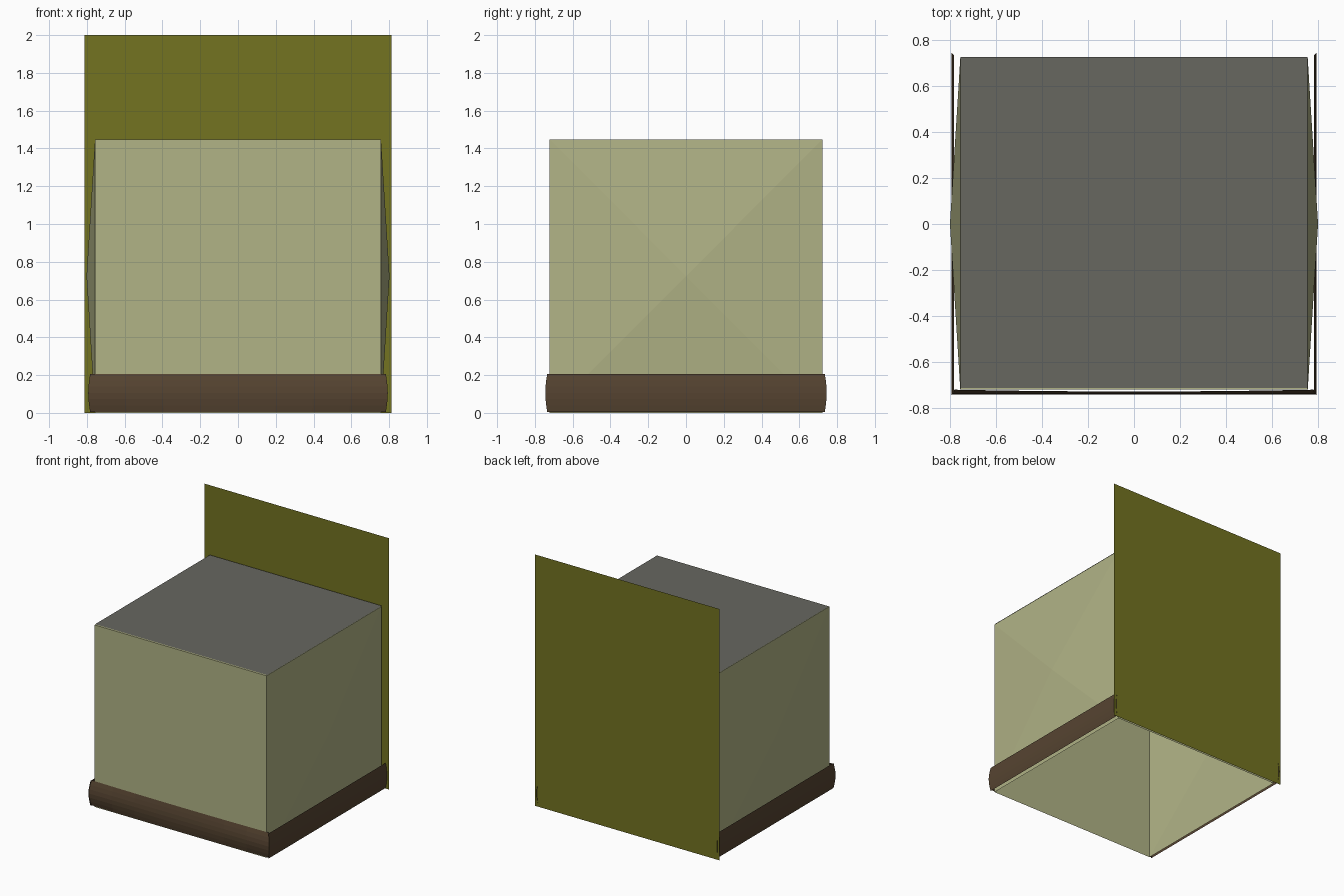
import bpy, math

if "Cube" in bpy.data.objects:
    bpy.data.objects.remove(bpy.data.objects["Cube"])


def material(name, rgb):
    """Flat colour given as 0-255 sRGB, stored as linear."""
    m = bpy.data.materials.new(name)
    lin = [((c / 255 + 0.055) / 1.055) ** 2.4 for c in rgb]
    m.diffuse_color = (*lin, 1)
    m.use_nodes = True
    m.node_tree.nodes["Principled BSDF"].inputs["Base Color"].default_value = m.diffuse_color
    return m


CREAM = material("pale_khaki", (177, 179, 134))
OLIVE = material("olive", (115, 115, 33))
GREY = material("warm_grey", (103, 103, 96))
BROWN = material("dark_brown", (86, 68, 49))


def make(name, verts, faces, mat):
    me = bpy.data.meshes.new(name)
    me.from_pydata(verts, [], faces)
    me.materials.append(mat)
    me.update()
    ob = bpy.data.objects.new(name, me)
    bpy.context.collection.objects.link(ob)
    return ob


# Main body: box open underneath, side walls bulge to a shallow central point
X, Y, H, PEAK = 0.757, 0.722, 1.448, 0.802
verts = [(x, y, z) for z in (0, H) for x, y in ((-X, -Y), (X, -Y), (X, Y), (-X, Y))]
verts += [(PEAK, 0, H / 2), (-PEAK, 0, H / 2)]
faces = [(0, 1, 5, 4), (2, 3, 7, 6), (4, 5, 6, 7)]
for ring, peak in (((1, 2, 6, 5), 8), ((3, 0, 4, 7), 9)):
    faces += [(ring[i], ring[(i + 1) % 4], peak) for i in range(4)]
make("body", verts, faces, CREAM)

# Grey sheet laid on top
make("top_sheet", [(-X, -0.714, 1.451), (X, -0.714, 1.451), (X, 0.728, 1.451), (-X, 0.728, 1.451)],
     [(0, 1, 2, 3)], GREY)

# Tall back panel
make("back_panel", [(-0.813, 0.738, 0), (0.813, 0.738, 0), (0.813, 0.738, 2), (-0.813, 0.738, 2)],
     [(1, 0, 3, 2)], OLIVE)


def skirting(name, half, base, bulge, bow, place):
    """Thin curved strip; place(u, out, z) maps length and outward offset to 3D."""
    rows, cols = 6, 8
    verts, faces = [], []
    for r in range(rows + 1):
        t = r / rows
        swell = math.sin(math.pi * t)
        for c in range(cols + 1):
            s = 2 * c / cols - 1
            u = s * (half + 0.010 * swell)
            out = base + bulge * swell - bow * s * s * (1 - swell)
            verts.append(place(u, out, 0.006 + 0.199 * t))
    for r in range(rows):
        for c in range(cols):
            a = r * (cols + 1) + c
            faces.append((a, a + 1, a + cols + 2, a + cols + 1))
    return make(name, verts, faces, BROWN)


# Skirting strips on the front and both sides
skirting("front_skirting", 0.783, -(-0.730), 0.013, 0.008, lambda u, o, z: (u, -o, z))
skirting("right_skirting", 0.735, 0.784, 0.011, 0, lambda u, o, z: (o, u, z))
skirting("left_skirting", 0.735, 0.784, 0.011, 0, lambda u, o, z: (-o, -u, z))
